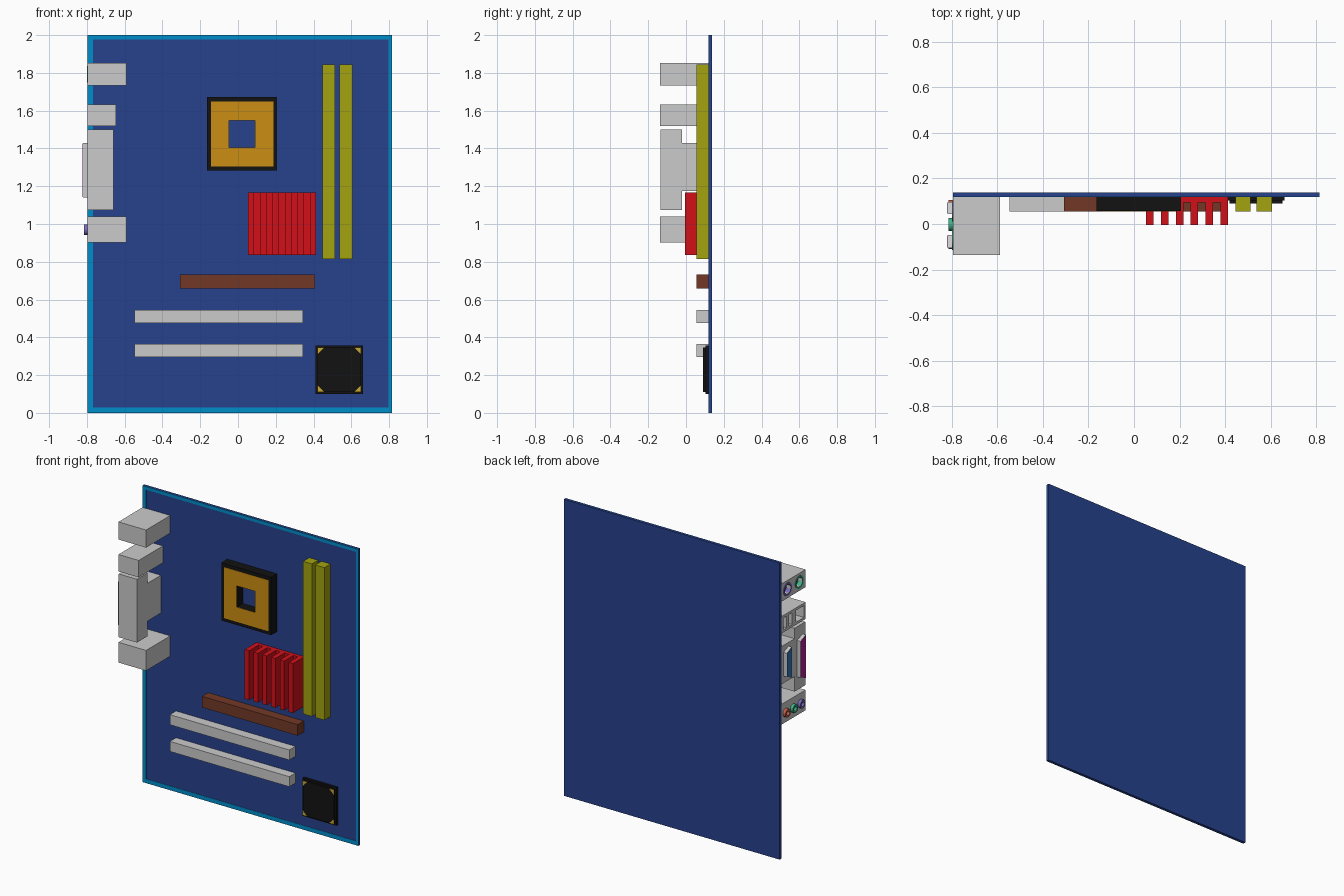
import bpy, bmesh, math

if "Cube" in bpy.data.objects:
    bpy.data.objects.remove(bpy.data.objects["Cube"])

COLORS = {
    "blue": (0.02, 0.055, 0.27), "cyan": (0.0, 0.27, 0.6), "black": (0.006, 0.006, 0.006),
    "orange": (0.6, 0.27, 0.006), "red": (0.65, 0.005, 0.01), "yellow": (0.37, 0.37, 0.005),
    "brown": (0.17, 0.04, 0.02), "gold": (0.6, 0.4, 0.03), "purple": (0.2, 0.15, 0.5),
    "green": (0.05, 0.45, 0.25), "rust": (0.55, 0.12, 0.07), "port_blue": (0.03, 0.18, 0.5),
    "magenta": (0.45, 0.01, 0.3),
}
mats = {}
FRONT = 0.12      # front surface of the board
FACE = -0.796     # outer face of the rear ports


def finish(name, bm, color=None):
    bmesh.ops.recalc_face_normals(bm, faces=bm.faces)
    me = bpy.data.meshes.new(name)
    bm.to_mesh(me)
    bm.free()
    ob = bpy.data.objects.new(name, me)
    bpy.context.collection.objects.link(ob)
    if color:
        if color not in mats:
            mats[color] = bpy.data.materials.new(color)
            mats[color].diffuse_color = (*COLORS[color], 1)
        me.materials.append(mats[color])
    return ob


def add_box(bm, x, y, z):
    vs = bmesh.ops.create_cube(bm, size=1)["verts"]
    for v in vs:
        v.co = [lo + (c + 0.5) * (hi - lo) for c, (lo, hi) in zip(v.co, (x, y, z))]


def box(name, x, y, z, color=None):
    bm = bmesh.new()
    add_box(bm, x, y, z)
    return finish(name, bm, color)


def prism(name, pts, vec, color=None):
    """Extrude a flat polygon along a vector."""
    bm = bmesh.new()
    f = bm.faces.new([bm.verts.new(p) for p in pts])
    g = bmesh.ops.extrude_face_region(bm, geom=[f])["geom"]
    bmesh.ops.translate(bm, vec=vec, verts=[v for v in g if isinstance(v, bmesh.types.BMVert)])
    return finish(name, bm, color)


def frame(name, outer, inner, y, color):
    """Rectangular frame facing the front; outer and inner are x0, x1, z0, z1."""
    bm = bmesh.new()
    loops = []
    for x0, x1, z0, z1 in (outer, inner):
        for yy in y:
            loops.append([bm.verts.new(p) for p in
                          ((x0, yy, z0), (x1, yy, z0), (x1, yy, z1), (x0, yy, z1))])
    of, ob, nf, nb = loops
    for a, b in ((of, ob), (ob, nb), (nb, nf), (nf, of)):
        for i in range(4):
            j = (i + 1) % 4
            bm.faces.new((a[i], a[j], b[j], b[i]))
    return finish(name, bm, color)


def socket(name, y, z, profile, color, sides=20):
    """Round jack: lathe (radius, x) profile around an axis along x."""
    bm = bmesh.new()
    vs = [bm.verts.new((px, y + r, z)) for r, px in profile]
    es = [bm.edges.new(p) for p in zip(vs, vs[1:])]
    bmesh.ops.spin(bm, geom=vs + es, cent=(0, y, z), axis=(1, 0, 0),
                   angle=math.tau, steps=sides, use_duplicate=False)
    bmesh.ops.remove_doubles(bm, verts=bm.verts, dist=1e-5)
    ob = finish(name, bm, color)
    bpy.context.view_layer.objects.active = ob
    ob.select_set(True)
    bpy.ops.object.shade_smooth_by_angle()
    ob.select_set(False)


def carve(body, cutter):
    cutter.hide_render = True
    cutter.hide_set(True)
    m = body.modifiers.new("carve", "BOOLEAN")
    m.operation, m.solver, m.object = "DIFFERENCE", "EXACT", cutter


# Circuit board and its printed border
box("board", (-0.796, 0.815), (FRONT, 0.138), (0, 2), "blue")
frame("board_border", (-0.796, 0.815, 0, 2), (-0.768, 0.797, 0.028, 1.978),
      (FRONT - 0.002, FRONT + 0.001), "cyan")

# Processor socket
frame("processor_socket", (-0.164, 0.207, 1.282, 1.672), (-0.048, 0.09, 1.404, 1.547),
      (0.057, FRONT), "black")
frame("socket_contacts", (-0.143, 0.188, 1.304, 1.648), (-0.048, 0.09, 1.404, 1.547),
      (0.055, 0.058), "orange")

# Memory slots and expansion slots
SLOT = (0.055, FRONT)
for i, x in enumerate(((0.447, 0.513), (0.538, 0.606))):
    box(f"memory_slot_{i + 1}", x, SLOT, (0.816, 1.845), "yellow")
box("graphics_slot", (-0.308, 0.407), SLOT, (0.658, 0.733), "brown")
for i, z in enumerate((0.297, 0.477)):
    box(f"expansion_slot_{i + 1}", (-0.547, 0.344), SLOT, (z, z + 0.068))

# Heat sink: base plate with six fins
bm = bmesh.new()
add_box(bm, (0.053, 0.413), (0.095, FRONT), (0.835, 1.168))
for i in range(6):
    x = 0.053 + i * 0.0654
    add_box(bm, (x, x + 0.033), (-0.004, 0.095), (0.835, 1.168))
finish("heat_sink", bm, "red")

# Controller chip with gold corner marks
box("chip_base", (0.41, 0.662), (0.104, FRONT), (0.1, 0.357), "black")
cx, cz, hx, hz = 0.536, 0.2285, 0.116, 0.117
box("chip_top", (cx - hx, cx + hx), (0.091, 0.105), (cz - hz, cz + hz), "black")
for i, (sx, sz) in enumerate(((-1, -1), (1, -1), (1, 1), (-1, 1))):
    prism(f"chip_corner_{i + 1}",
          [(cx + sx * a, 0.0895, cz + sz * b) for a, b in
           ((hx, hz), (hx - 0.035, hz), (hx, hz - 0.035))], (0, 0.003, 0), "gold")

# Keyboard and mouse port block
PORT = (-0.137, FRONT)
body = box("keyboard_mouse_block", (FACE, -0.59), PORT, (1.733, 1.852))
for name, y, color in (("keyboard_port", 0.055, "purple"), ("mouse_port", -0.07, "green")):
    bm = bmesh.new()
    add_box(bm, (FACE - 0.02, FACE + 0.04), (y - 0.03, y + 0.03), (1.763, 1.823))
    carve(body, finish(name + "_cutter", bm))
    socket(name, y, 1.793, [(0.044, FACE + 0.03), (0.044, FACE - 0.003), (0.032, FACE - 0.003),
                            (0.032, FACE + 0.03), (0, FACE + 0.03)], color)

# Serial and network port block
body = box("network_block", (FACE, -0.645), PORT, (1.518, 1.632))
bm = bmesh.new()
for y in ((0.065, 0.1), (0.005, 0.04), (-0.12, -0.035)):
    add_box(bm, (FACE - 0.02, FACE + 0.06), y, (1.535, 1.615))
carve(body, finish("network_cutter", bm))

# Display and printer ports: block, tapered shell, coloured insert
box("printer_block", (FACE, -0.66), (-0.134, -0.02), (1.073, 1.5))
box("display_block", (FACE, -0.66), (-0.02, FRONT), (1.175, 1.43))
for name, y0, y1, z0, z1, color in (("printer_port", -0.106, -0.048, 1.14, 1.43, "magenta"),
                                    ("display_port", 0.044, 0.097, 1.2, 1.405, "port_blue")):
    for part, d, x, c in (("_shell", 0, -0.82, None), ("_insert", 0.004, -0.822, color)):
        t = 0.022
        prism(name + part, [(x, y0 + d, z0 + d), (x, y1 - d, z0 + t + d),
                            (x, y1 - d, z1 - t - d), (x, y0 + d, z1 - d)],
              (FACE - x, 0, 0), c)

# Audio jacks
box("audio_block", (FACE, -0.59), PORT, (0.903, 1.04))
for i, (y, color) in enumerate(((0.077, "rust"), (-0.002, "green"), (-0.081, "purple"))):
    socket(f"audio_jack_{i + 1}", y, 0.97, [(0.028, FACE), (0.028, -0.816), (0.015, -0.816),
                                            (0.015, FACE - 0.001), (0, FACE - 0.001)], color)

for m in bpy.data.materials:
    if m.users and not m.is_grease_pencil:
        m.use_nodes = True
        m.node_tree.nodes["Principled BSDF"].inputs["Base Color"].default_value = m.diffuse_color
